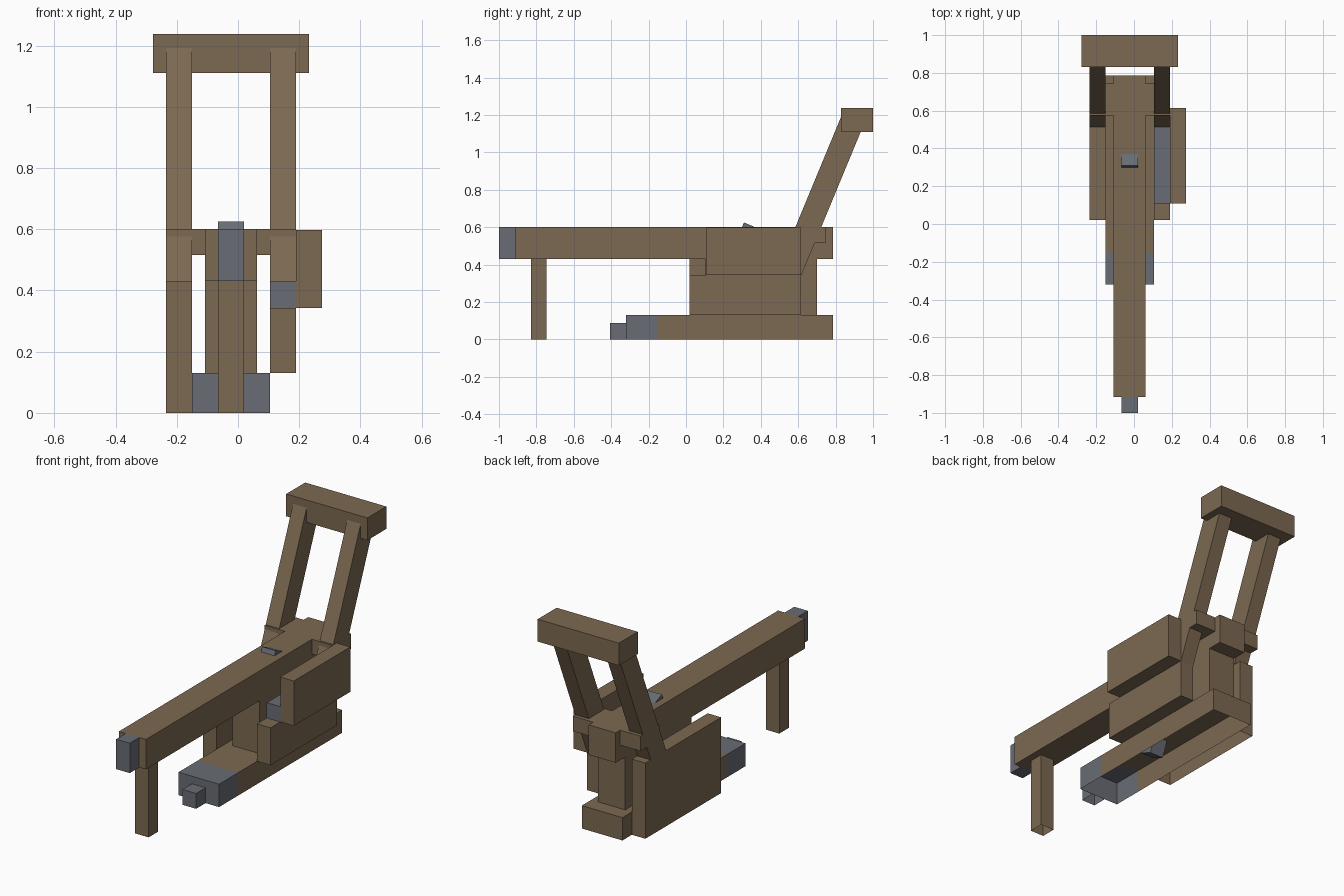
import bpy
import bmesh
import math
from mathutils import Matrix, Vector

if "Cube" in bpy.data.objects:
    bpy.data.objects.remove(bpy.data.objects["Cube"], do_unlink=True)


def material(name, colour):
    mat = bpy.data.materials.new(name)
    mat.use_nodes = True
    mat.diffuse_color = colour
    mat.node_tree.nodes["Principled BSDF"].inputs["Base Color"].default_value = colour
    return mat


WOOD = material("brown wood", (0.202, 0.141, 0.084, 1))
STEEL = material("grey steel", (0.138, 0.150, 0.174, 1))


def box(name, xs, ys, zs, mat, tilt=0, open_sides=()):
    """Box from ranges, leaned about its centre; faces with a listed normal are left open."""
    lo, hi = Vector((xs[0], ys[0], zs[0])), Vector((xs[1], ys[1], zs[1]))
    bm = bmesh.new()
    bmesh.ops.create_cube(bm, size=1)
    bm.normal_update()
    gone = [f for f in bm.faces if any(f.normal.dot(Vector(n)) > 0.9 for n in open_sides)]
    bmesh.ops.delete(bm, geom=gone, context='FACES')
    bmesh.ops.transform(bm, matrix=Matrix.Diagonal((*(hi - lo), 1)), verts=bm.verts)
    bmesh.ops.rotate(bm, matrix=Matrix.Rotation(math.radians(-tilt), 3, 'X'), verts=bm.verts)
    mesh = bpy.data.meshes.new(name)
    bm.to_mesh(mesh)
    bm.free()
    mesh.materials.append(mat)
    obj = bpy.data.objects.new(name, mesh)
    obj.location = (lo + hi) / 2
    bpy.context.collection.objects.link(obj)
    return obj


DOWN, BACK, FRONT = (0, 0, -1), (0, 1, 0), (0, -1, 0)
LEAN = 22.5

# Shared widths across the frame
CORE = (-0.065, 0.02)
BEAM = (-0.108, 0.062)
BASE = (-0.15, 0.105)
RIGHT = (-0.235, -0.15)
LEFT = (0.105, 0.19)

# Long upper beam with its steel nose and front support
box("beam", BEAM, (-0.915, 0.785), (0.43, 0.6), WOOD)
box("nose", CORE, (-1.0, -0.915), (0.43, 0.6), STEEL)
box("front_leg", CORE, (-0.83, -0.745), (0, 0.43), WOOD, open_sides=[DOWN])

# Base slab with steel front end
box("base", BASE, (-0.15, 0.785), (0, 0.13), WOOD, open_sides=[DOWN, FRONT])
box("base_front", BASE, (-0.32, -0.15), (0, 0.13), STEEL, open_sides=[DOWN, BACK])
box("base_nub", CORE, (-0.405, -0.32), (0, 0.087), STEEL, open_sides=[DOWN])

# Body between base and beam
box("column", BEAM, (0.105, 0.7), (0.13, 0.43), WOOD)
box("right_block", RIGHT, (0.02, 0.7), (0, 0.43), WOOD, open_sides=[DOWN])
box("left_block", LEFT, (0.02, 0.615), (0.13, 0.343), WOOD)
box("left_tray", LEFT, (0.108, 0.6), (0.343, 0.43), STEEL)
box("left_panel", (0.19, 0.275), (0.108, 0.615), (0.343, 0.598), WOOD)

# Leaning steel lever through the body
box("lever", CORE, (0.1925, 0.2775), (0.0365, 0.6315), STEEL, tilt=LEAN)

# Rear handle: cross piece, two leaning struts and grip
box("cross_piece", (-0.235, 0.19), (0.575, 0.745), (0.515, 0.6), WOOD)
for side, xs in (("left", LEFT), ("right", RIGHT)):
    box(side + "_strut", xs, (0.652, 0.78), (0.263, 1.237), WOOD, tilt=LEAN)
box("grip", (-0.278, 0.232), (0.83, 1.0), (1.11, 1.237), WOOD)
